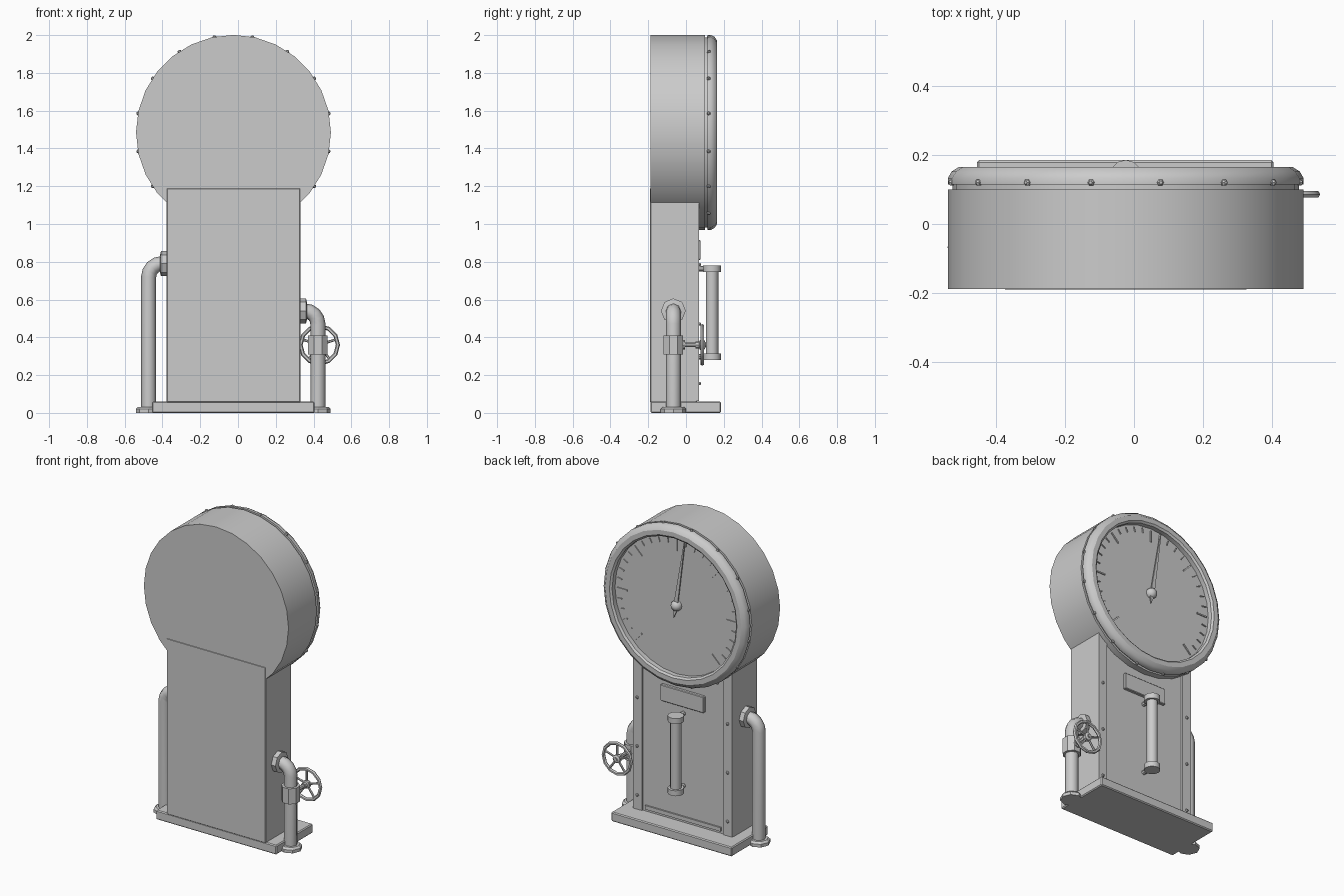
import bpy, bmesh
from math import pi, sin, cos, radians
from mathutils import Vector, Matrix

if "Cube" in bpy.data.objects:
    bpy.data.objects.remove(bpy.data.objects["Cube"])

CX, CZ, R = -0.024, 1.485, 0.516      # dial centre and drum radius
PIPE_Y = -0.067


def finish(name, bm, smooth=True):
    bmesh.ops.recalc_face_normals(bm, faces=bm.faces)
    me = bpy.data.meshes.new(name)
    bm.to_mesh(me)
    bm.free()
    ob = bpy.data.objects.new(name, me)
    bpy.context.collection.objects.link(ob)
    if smooth:
        bpy.ops.object.select_all(action='DESELECT')
        ob.select_set(True)
        bpy.context.view_layer.objects.active = ob
        bpy.ops.object.shade_smooth_by_angle(angle=radians(32))
    return ob


def box(name, lo, hi, bevel=0.0):
    lo, hi = Vector(lo), Vector(hi)
    bm = bmesh.new()
    m = Matrix.Translation((lo + hi) / 2) @ Matrix.Diagonal((*(hi - lo), 1))
    bmesh.ops.create_cube(bm, size=1, matrix=m)
    if bevel:
        bmesh.ops.bevel(bm, geom=bm.edges[:], offset=bevel, segments=1, affect='EDGES')
    return finish(name, bm, False)


def lathe(name, origin, axis, profile, segs, phase=0.0):
    """Revolve (radius, height) points about an axis; open ends get caps."""
    rot = Vector((0, 0, 1)).rotation_difference(Vector(axis)).to_matrix()
    o = Vector(origin)
    bm = bmesh.new()
    rings = []
    for r, h in profile:
        rings.append([bm.verts.new(o + rot @ Vector((r * cos(phase + 2 * pi * i / segs),
                      r * sin(phase + 2 * pi * i / segs), h))) for i in range(segs)])
    for a, b in zip(rings, rings[1:]):
        for i in range(segs):
            j = (i + 1) % segs
            bm.faces.new((a[i], a[j], b[j], b[i]))
    bm.faces.new(rings[0])
    bm.faces.new(rings[-1])
    return finish(name, bm)


def rod(name, a, b, r, segs=8):
    d = Vector(b) - Vector(a)
    return lathe(name, a, d.normalized(), [(r, 0), (r, d.length)], segs)


def rivet(name, at, axis, r=0.01):
    lathe(name, at, axis, [(r, -0.004), (r, r * 0.4), (r * 0.5, r)], 6)


# base and column
box("base_plate", (-0.455, -0.188, 0), (0.405, 0.185, 0.06), 0.006)
box("column", (-0.378, -0.19, 0.055), (0.33, 0.058, 1.19), 0.004)

# riveted corner strips and bottom rail
for side in (-1, 1):
    x = CX + side * 0.322
    box("corner_strip", (x - 0.032, 0.05, 0.062), (x + 0.032, 0.07, 1.15))
    for z in (0.155, 0.47, 0.785):
        rivet("strip_rivet", (x, 0.07, z), (0, 1, 0))
box("bottom_rail", (CX - 0.27, 0.05, 0.075), (CX + 0.27, 0.068, 0.1))

# blank nameplate
box("nameplate", (CX - 0.155, 0.05, 0.81), (CX + 0.155, 0.077, 0.915), 0.004)

# drum, bezel and dial face
lathe("drum", (CX, 0, CZ), (0, 1, 0), [(R, -0.188), (R, 0.1)], 28)
bezel = [(0.503, 0.095), (0.503, 0.115), (0.516, 0.115), (0.516, 0.133), (0.505, 0.152),
         (0.485, 0.165), (0.455, 0.165), (0.443, 0.155), (0.443, 0.125)]
lathe("bezel_and_dial", (CX, 0, CZ), (0, 1, 0), bezel, 28)
for i in range(16):
    a = pi * (i + 0.5) / 8
    d = Vector((sin(a), 0, cos(a)))
    rivet("bezel_rivet", Vector((CX, 0.12, CZ)) + d * 0.513, d)

# dial ticks over a 270 degree sweep
bm = bmesh.new()
for i in range(31):
    a = radians(-135 + 9 * i)
    major = i % 5 == 0
    length, width = (0.075, 0.009) if major else (0.032, 0.006)
    m = (Matrix.Translation((CX, 0.127, CZ)) @ Matrix.Rotation(a, 4, 'Y')
         @ Matrix.Translation((0, 0, 0.428 - length / 2))
         @ Matrix.Diagonal((width, 0.008, length, 1)))
    bmesh.ops.create_cube(bm, size=1, matrix=m)
finish("dial_ticks", bm, False)

# needle and hub
a = radians(-8.5)
bm = bmesh.new()
outline = [(0, -0.075), (0.013, -0.03), (0.013, 0.03), (0.003, 0.425),
           (-0.003, 0.425), (-0.013, 0.03), (-0.013, -0.03)]
rot = Matrix.Rotation(a, 3, 'Y')
face = bm.faces.new([bm.verts.new(Vector((CX, 0.136, CZ)) + rot @ Vector((u, 0, v)))
                     for u, v in outline])
ext = bmesh.ops.extrude_face_region(bm, geom=[face])
bmesh.ops.translate(bm, vec=(0, 0.008, 0),
                    verts=[v for v in ext["geom"] if isinstance(v, bmesh.types.BMVert)])
finish("needle", bm, False)
lathe("needle_hub", (CX, 0.122, CZ), (0, 1, 0),
      [(0.034, 0), (0.034, 0.014), (0.029, 0.028), (0.018, 0.038), (0.005, 0.042)], 12)

# sight tube with end caps and mounts
tube = (CX, 0.138)
rod("sight_tube", (*tube, 0.29), (*tube, 0.77), 0.033, 12)
for z in (0.28, 0.745):
    rod("tube_cap", (*tube, z), (*tube, z + 0.035), 0.048, 12)
    rod("tube_mount", (CX, 0.05, z + 0.0175), (CX, 0.13, z + 0.0175), 0.014)


# pipes: rise from the floor, elbow, then enter the column side
def pipe(name, x, wall, top, bend=0.07):
    s = 1 if wall > x else -1
    pts = [(x, PIPE_Y, 0)]
    for i in range(5):
        t = pi / 2 * i / 4
        pts.append((x + s * bend * (1 - cos(t)), PIPE_Y, top - bend + bend * sin(t)))
    pts.append((wall + s * 0.01, PIPE_Y, top))
    cu = bpy.data.curves.new(name, 'CURVE')
    cu.dimensions = '3D'
    cu.bevel_depth, cu.bevel_resolution = 0.04, 2
    sp = cu.splines.new('POLY')
    sp.points.add(len(pts) - 1)
    for p, c in zip(sp.points, pts):
        p.co = (*c, 1)
    ob = bpy.data.objects.new(name, cu)
    bpy.context.collection.objects.link(ob)
    bpy.ops.object.select_all(action='DESELECT')
    ob.select_set(True)
    bpy.context.view_layer.objects.active = ob
    bpy.ops.object.convert(target='MESH')
    lathe(name + "_foot", (x, PIPE_Y, 0), (0, 0, 1),
          [(0.068, 0), (0.068, 0.02), (0.056, 0.032)], 8)
    lathe(name + "_wall_flange", (wall, PIPE_Y, top), (-s, 0, 0),
          [(0.066, -0.005), (0.066, 0.03), (0.05, 0.034)], 8)


pipe("left_pipe", -0.473, -0.378, 0.79)
pipe("right_pipe", 0.423, 0.33, 0.54)

# valve body, stem and handwheel
VX, VZ, WY = 0.423, 0.36, 0.086
WX = 0.43
lathe("valve_body", (VX, PIPE_Y, 0.31), (0, 0, 1), [(0.056, 0), (0.056, 0.1)], 8, pi / 8)
rod("valve_gland", (VX, -0.03, VZ), (VX, -0.005, VZ), 0.025)
rod("valve_stem", (WX, PIPE_Y, VZ), (WX, 0.108, VZ), 0.012)
lathe("wheel_hub", (WX, 0.05, VZ), (0, 1, 0),
      [(0.018, 0), (0.018, 0.02), (0.026, 0.024), (0.026, 0.046), (0.016, 0.052)], 8)

bm = bmesh.new()
n, m, r0, r1 = 12, 6, 0.099, 0.011
grid = []
for i in range(n):
    t = 2 * pi * i / n
    grid.append([bm.verts.new((WX + (r0 + r1 * cos(2 * pi * j / m)) * cos(t),
                               WY + r1 * sin(2 * pi * j / m),
                               VZ + (r0 + r1 * cos(2 * pi * j / m)) * sin(t)))
                 for j in range(m)])
for i in range(n):
    for j in range(m):
        k, l = (i + 1) % n, (j + 1) % m
        bm.faces.new((grid[i][j], grid[k][j], grid[k][l], grid[i][l]))
finish("wheel_rim", bm)
for i in range(5):
    t = pi / 2 + 2 * pi * i / 5
    rod("wheel_spoke", (WX, WY, VZ), (WX + 0.096 * cos(t), WY, VZ + 0.096 * sin(t)), 0.007, 6)
